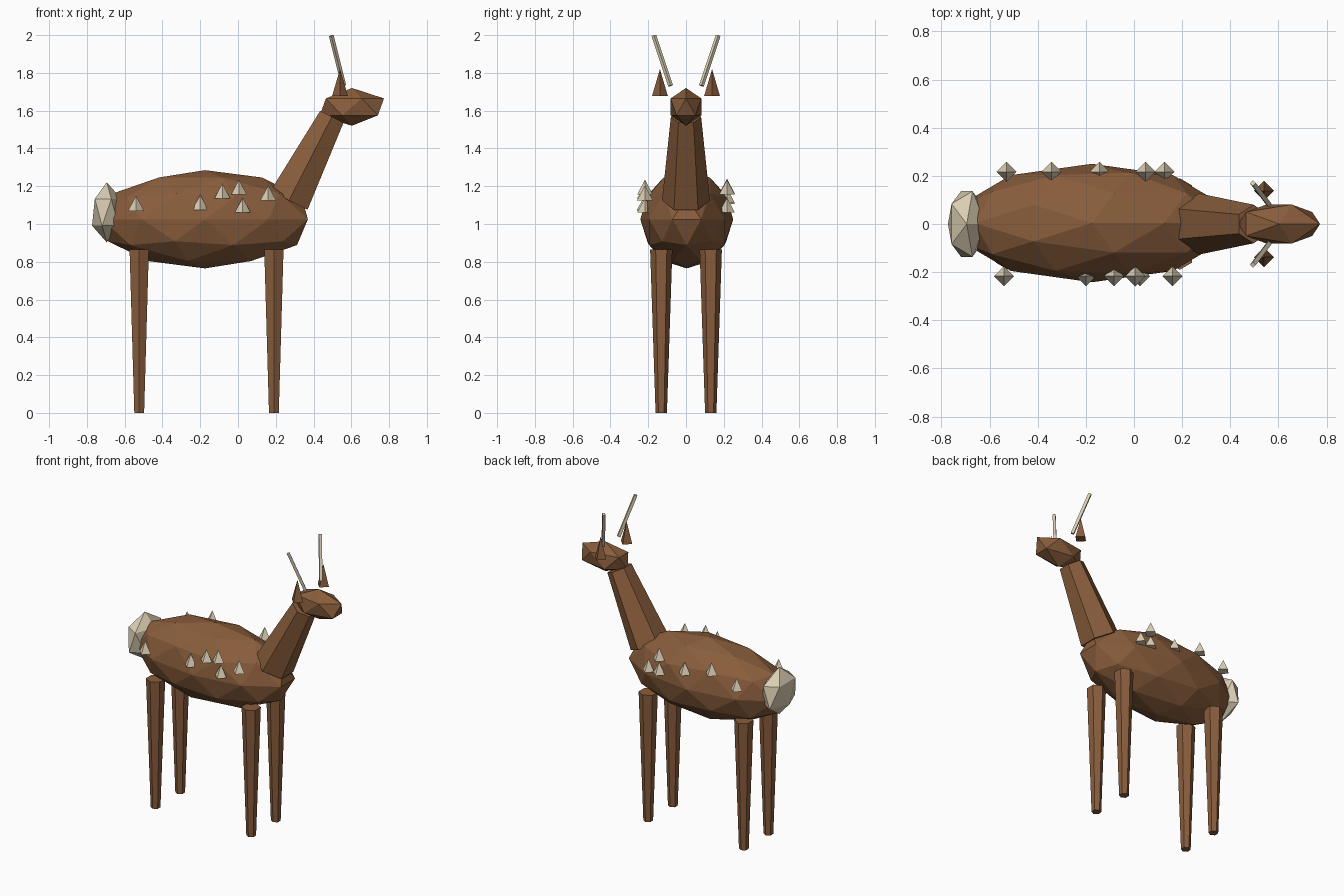
import bpy
from mathutils import Vector

old = bpy.data.objects.get("Cube")
if old:
    bpy.data.objects.remove(old, do_unlink=True)


def material(name, rgb):
    mat = bpy.data.materials.new(name)
    mat.use_nodes = True
    mat.diffuse_color = (*rgb, 1)
    mat.node_tree.nodes["Principled BSDF"].inputs["Base Color"].default_value = (*rgb, 1)
    return mat


brown = material("brown fur", (0.25, 0.11, 0.045))
cream = material("cream", (0.72, 0.63, 0.46))


def finish(name, mat):
    obj = bpy.context.object
    obj.name = name
    obj.data.materials.append(mat)
    return obj


def blob(name, mat, center, radii, detail):
    """Faceted ellipsoid."""
    bpy.ops.mesh.primitive_ico_sphere_add(subdivisions=detail, radius=1, location=center)
    obj = finish(name, mat)
    obj.scale = radii
    return obj


def taper(name, mat, start, end, r_start, r_end, sides):
    """Tapered prism or cone between two points."""
    start, end = Vector(start), Vector(end)
    axis = end - start
    bpy.ops.mesh.primitive_cone_add(vertices=sides, radius1=r_start, radius2=r_end,
                                    depth=axis.length, location=(start + end) / 2)
    obj = finish(name, mat)
    obj.rotation_mode = "QUATERNION"
    obj.rotation_quaternion = Vector((0, 0, 1)).rotation_difference(axis)
    return obj


# Body, tail, neck and head
blob("body", brown, (-0.175, 0.004, 1.025), (0.573, 0.246, 0.26), 2)
blob("tail", cream, (-0.695, 0, 1.062), (0.087, 0.16, 0.159), 1)
taper("neck", brown, (0.27, 0, 1.125), (0.497, 0, 1.568), 0.127, 0.08, 6)
blob("head", brown, (0.603, 0, 1.62), (0.19, 0.095, 0.1), 1)

# Paired legs, ears and antlers
for side, s in (("left", 1), ("right", -1)):
    for end, x in (("front", 0.19), ("back", -0.523)):
        taper(f"{end}_leg_{side}", brown, (x, 0.131 * s, 0), (x, 0.131 * s, 0.866),
              0.03, 0.059, 6)
    taper(f"ear_{side}", brown, (0.54, 0.138 * s, 1.677), (0.54, 0.138 * s, 1.82),
          0.042, 0, 4)
    taper(f"antler_{side}", cream, (0.56, 0.082 * s, 1.732), (0.494, 0.17 * s, 1.997),
          0.013, 0.013, 4)

# Small pointed spots along each flank: (x, base height)
spots = {
    -1: [(-0.54, 1.07), (-0.2, 1.075), (-0.083, 1.135), (0.005, 1.155), (0.025, 1.06), (0.16, 1.125)],
    1: [(-0.53, 1.105), (-0.343, 1.16), (-0.143, 1.11), (0.048, 1.155), (0.048, 1.06), (0.127, 1.06)],
}
for s, places in spots.items():
    for i, (x, z) in enumerate(places):
        taper(f"spot_{'left' if s > 0 else 'right'}_{i + 1}", cream,
              (x, 0.217 * s, z), (x, 0.217 * s, z + 0.08), 0.042, 0, 4)
